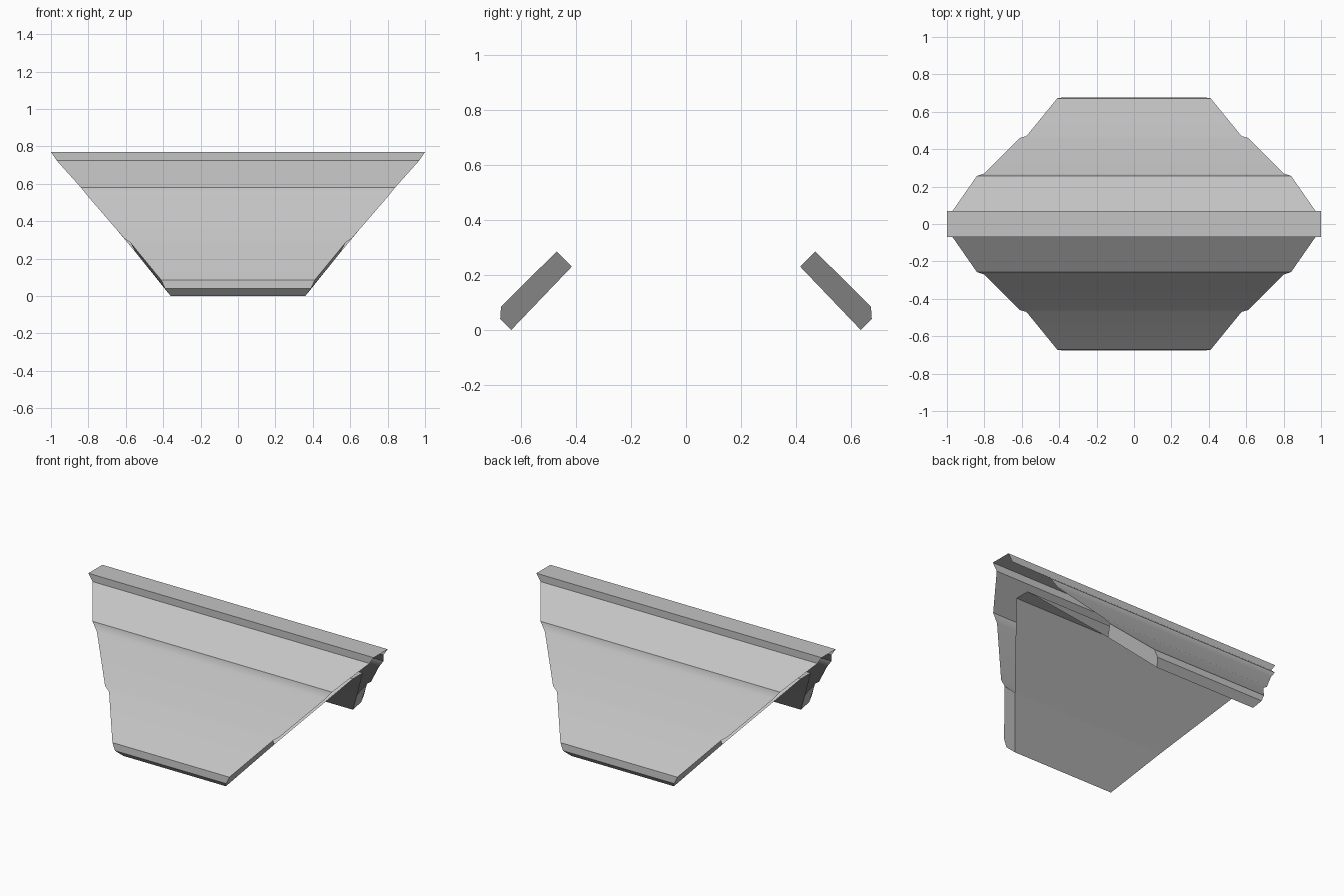
import bpy
import bmesh
import math

cube = bpy.data.objects.get("Cube")
if cube:
    bpy.data.objects.remove(cube, do_unlink=True)

grey = bpy.data.materials.new("light_grey")
grey.use_nodes = True
COLOUR = (0.55, 0.55, 0.55, 1)
grey.diffuse_color = COLOUR
grey.node_tree.nodes["Principled BSDF"].inputs["Base Color"].default_value = COLOUR

# Half profiles from eave to ridge: (half length, distance from centre, height)
EAVE = [(0.36, 0.635, 0), (0.39, 0.675, 0.04), (0.41, 0.672, 0.085), (0.575, 0.47, 0.285)]
TIERS = [(0.61, 0.46, 0.31), (0.80, 0.27, 0.53), (0.84, 0.257, 0.58),
         (0.97, 0.07, 0.725), (1.0, 0.07, 0.77)]
LINING = [(0.36, 0.635, 0), (0.545, 0.415, 0.23), (0.84, 0.05, 0.585)]


def add_object(name, bm):
    mesh = bpy.data.meshes.new(name)
    bm.to_mesh(mesh)
    bm.free()
    mesh.materials.append(grey)
    obj = bpy.data.objects.new(name, mesh)
    bpy.context.collection.objects.link(obj)
    return obj


def both_slopes(half):
    """Mirror a half profile into a full front-to-back one."""
    return [(x, -y, z) for x, y, z in half] + half[::-1]


def sweep(name, profile):
    """Span the profile from end to end, leaving the ends open."""
    bm = bmesh.new()
    rows = [(bm.verts.new((-x, y, z)), bm.verts.new((x, y, z))) for x, y, z in profile]
    for a, b in zip(rows, rows[1:]):
        bm.faces.new((a[0], a[1], b[1], b[0]))
    bm.normal_update()
    return add_object(name, bm)


# Stepped outer roof and its flat underside
roof = sweep("stepped_roof", both_slopes(EAVE + TIERS))
sweep("roof_lining", both_slopes(LINING)[::-1])

# Closed ends of the two thick eaves
bm = bmesh.new()
for sx in (-1, 1):
    for sy in (-1, 1):
        outline = EAVE + [LINING[1]]
        face = bm.faces.new([bm.verts.new((sx * x, sy * y, z)) for x, y, z in outline])
        face.normal_update()
        if face.normal.x * sx < 0:
            face.normal_flip()
add_object("eave_ends", bm)

# Soft shading between the tiers, crisp folds elsewhere
bpy.ops.object.select_all(action='DESELECT')
roof.select_set(True)
bpy.context.view_layer.objects.active = roof
bpy.ops.object.shade_smooth_by_angle(angle=math.radians(30))
weighted = roof.modifiers.new("weighted_normals", 'WEIGHTED_NORMAL')
weighted.keep_sharp = True
